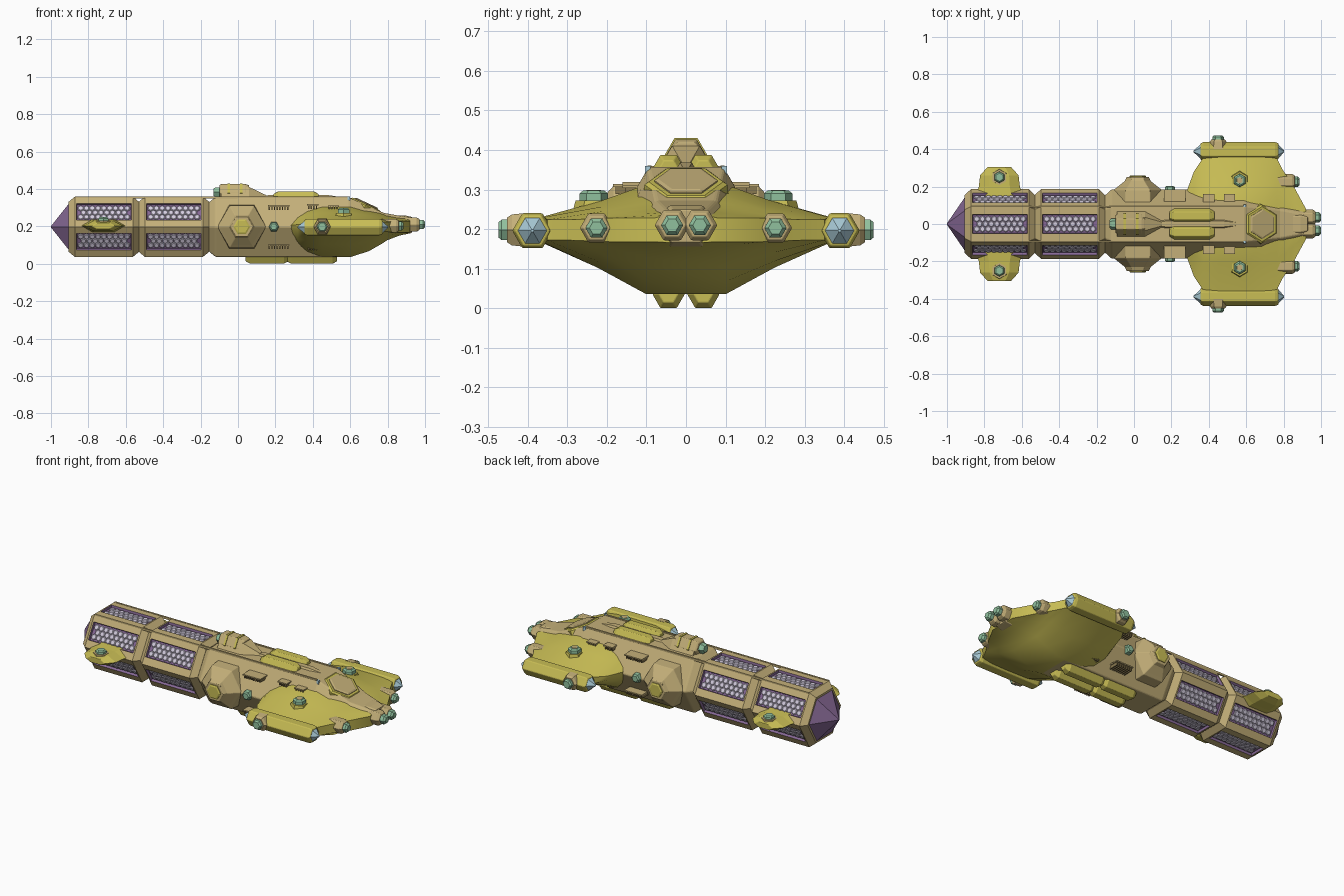
import bpy, bmesh, math
from mathutils import Vector

if "Cube" in bpy.data.objects:
    bpy.data.objects.remove(bpy.data.objects["Cube"])

COL = dict(tan=(.55, .43, .19, 1), yellow=(.58, .51, .09, 1), purple=(.24, .14, .30, 1),
           lilac=(.66, .61, .74, 1), green=(.28, .53, .34, 1), blue=(.40, .60, .68, 1),
           dark=(.25, .19, .08, 1))
MAT = {}
for k, c in COL.items():
    MAT[k] = bpy.data.materials.new(k)
    MAT[k].diffuse_color = c
ZC = 0.198
X, Y, Z = Vector((1, 0, 0)), Vector((0, 1, 0)), Vector((0, 0, 1))


def finish(name, bm, mats, bevel=0):
    bmesh.ops.recalc_face_normals(bm, faces=bm.faces[:])
    me = bpy.data.meshes.new(name)
    bm.to_mesh(me)
    bm.free()
    for m in mats:
        me.materials.append(MAT[m])
    ob = bpy.data.objects.new(name, me)
    bpy.context.collection.objects.link(ob)
    if bevel:
        b = ob.modifiers.new("bevel", 'BEVEL')
        b.width, b.segments, b.limit_method = bevel, 2, 'ANGLE'
        b.angle_limit = math.radians(35)
    return ob


def skin(bm, rings):
    vs = [[bm.verts.new(p) for p in r] for r in rings]
    n = len(vs[0])
    for a, b in zip(vs, vs[1:]):
        for i in range(n):
            bm.faces.new((a[i], a[(i + 1) % n], b[(i + 1) % n], b[i]))
    bm.faces.new(vs[0])
    bm.faces.new(vs[-1])


def ring(o, d, u, t, r, n=6, sq=1):
    v = d.cross(u)
    return [o + d * t + r * (math.cos(a) * u + math.sin(a) * sq * v)
            for a in (2 * math.pi * i / n for i in range(n))]


def turned(name, o, d, u, prof, mat, n=6, sq=1, bevel=0):
    bm = bmesh.new()
    skin(bm, [ring(Vector(o), d, u, t, r, n, sq) for t, r in prof])
    return finish(name, bm, [mat], bevel)


def box(name, lo, hi, mat, bevel=0):
    bm = bmesh.new()
    skin(bm, [[Vector((x, y, z)) for y, z in ((lo[1], lo[2]), (hi[1], lo[2]), (hi[1], hi[2]), (lo[1], hi[2]))]
              for x in (lo[0], hi[0])])
    return finish(name, bm, [mat], bevel)


# cargo drums: hexagonal with narrow recessed panels
AX = Vector((0, 0, ZC))
bm = bmesh.new()
skin(bm, [ring(AX, X, Y, x, r) for x, r in ((-.905, .155), (-.872, .186), (-.562, .186), (-.53, .155),
                                          (-.498, .186), (-.188, .186), (-.155, .155))])
bmesh.ops.recalc_face_normals(bm, faces=bm.faces[:])
panels = [f for f in bm.faces if len(f.verts) == 4 and f.calc_area() > .04]
bmesh.ops.inset_individual(bm, faces=panels, thickness=.012, depth=0)
for f in panels:
    c = f.calc_center_median()
    for v in f.verts:
        off = v.co - c
        v.co = c + Vector((off.x, off.y * .6, off.z * .6))
walls = bmesh.ops.inset_individual(bm, faces=panels, thickness=.003, depth=-.014)
for f in panels + walls['faces']:
    f.material_index = 1
finish("cargo_drums", bm, ["tan", "purple"])

# honeycomb cells inside the panels
bm = bmesh.new()
for k in range(6):
    a = math.radians(30 + 60 * k)
    nrm, tan = Vector((0, math.cos(a), math.sin(a))), Vector((0, -math.sin(a), math.cos(a)))
    for cx in (-.717, -.343):
        for row in range(3):
            for col in range(9 - row % 2):
                c = AX + X * (cx + (col - 4 + .5 * (row % 2)) * .031) + tan * (row - 1) * .0268 + nrm * .145
                skin(bm, [ring(c, nrm, tan, t, r) for t, r in ((0, .017), (.006, .017), (.009, .013))])
finish("honeycomb_cells", bm, ["lilac"])

# tail cone
turned("tail_cone", AX, X, Y, [(-1, .004), (-.905, .142), (-.88, .142)], "purple")

# main hull
def hexsec(x, zt, zb, w, wt):
    zm = (zt + zb) / 2
    return [Vector((x, y, z)) for y, z in ((w, zm), (wt, zt), (-wt, zt), (-w, zm), (-wt, zb), (wt, zb))]

bm = bmesh.new()
skin(bm, [hexsec(*s) for s in ((-.16, .325, .07, .15, .075), (-.12, .357, .037, .187, .093), (.59, .357, .037, .185, .095),
                              (.78, .272, .13, .15, .075), (.92, .247, .175, .08, .05))])
finish("main_hull", bm, ["tan"], .006)

# broad forward wing blended into the nose
bm = bmesh.new()
rings = []
for x, w, h, zt, zb in ((.28, .17, .008, .27, .10), (.32, .28, .012, .28, .08), (.37, .355, .02, .295, .06),
                        (.45, .36, .032, .315, .04), (.60, .36, .034, .315, .036), (.70, .36, .032, .285, .068),
                        (.765, .35, .026, .268, .105), (.795, .29, .026, .258, .125), (.86, .19, .03, .248, .15),
                        (.92, .08, .03, .245, .165)):
    z2 = ZC + h + (zt - ZC - h) * .5
    zlow = ZC - h + (zb - ZC + h) * .48
    half = [(w * .26, zt), (w * .58, z2), (w, ZC + h), (w, ZC - h), (w * .62, zlow), (w * .28, zb)]
    rings.append([Vector((x, y, z)) for y, z in half + [(-y, z) for y, z in reversed(half)]])
skin(bm, rings)
wing = finish("forward_wing", bm, ["yellow"])
bpy.context.view_layer.objects.active = wing
wing.select_set(True)
bpy.ops.object.shade_smooth_by_angle(angle=math.radians(35))

# bridge plate on the sloping nose
d = Vector((.42, 0, .9)).normalized()
turned("bridge_base", (.675, 0, .298), d, Y, [(-.05, .11), (.016, .105), (.024, .094)], "yellow")
turned("bridge_top", (.675, 0, .298), d, Y, [(0, .08), (.028, .08), (.032, .07)], "tan")

# nose housing and twin front thrusters
turned("nose_housing", (0, 0, .208), X, Y, [(.78, .085), (.89, .085), (.93, .07)], "tan", sq=.7, bevel=.004)

for s, side in ((1, "left"), (-1, "right")):
    S = Y * s
    y = .035 * s
    turned("nose_pod_" + side, (0, y, .21), X, Y, [(.86, .044), (.955, .044), (.97, .034)], "tan", bevel=.003)
    turned("nose_thruster_" + side, (0, y, .21), X, Y, [(.96, .028), (.99, .028), (1, .018)], "green")
    # outer front thrusters
    y = .226 * s
    turned("front_pod_" + side, (0, y, .203), X, Y, [(.68, .02), (.76, .042), (.845, .042), (.86, .034)], "tan", bevel=.003)
    turned("front_thruster_" + side, (0, y, .203), X, Y, [(.85, .028), (.875, .028), (.885, .018)], "green")
    # wing tip pods with pointed ends
    y = .388 * s
    turned("wing_pod_" + side, (0, y, ZC - .002), X, Y, [(.355, .044), (.372, .051), (.755, .051), (.772, .044)], "yellow", bevel=.004)
    turned("pod_rear_point_" + side, (0, y, ZC - .002), X, Y, [(.318, .004), (.362, .044)], "blue")
    turned("pod_front_point_" + side, (0, y, ZC - .002), X, Y, [(.765, .044), (.803, .004)], "blue")
    turned("pod_side_mount_" + side, (.45, 0, ZC), S, X, [(.40, .05), (.44, .045), (.452, .036)], "tan")
    turned("pod_side_thruster_" + side, (.45, 0, ZC), S, X, [(.44, .03), (.466, .03), (.474, .022)], "green")
    # wing top turrets
    turned("wing_turret_base_" + side, (.565, .233 * s, 0), Z, Y, [(.22, .06), (.272, .046)], "yellow")
    turned("wing_turret_" + side, (.565, .233 * s, 0), Z, Y, [(.26, .036), (.29, .036), (.298, .026)], "green")
    turned("wing_turret_cap_" + side, (.565, .233 * s, 0), Z, Y, [(.29, .02), (.299, .018)], "tan")
    # tail stub wings and turrets
    turned("tail_stub_" + side, (-.72, 0, .203), S, X, [(.13, .135), (.2, .112), (.26, .105), (.305, .065)], "yellow", sq=.3, bevel=.004)
    turned("tail_turret_base_" + side, (-.72, .25 * s, 0), Z, Y, [(.19, .05), (.232, .042)], "tan")
    turned("tail_turret_" + side, (-.72, .25 * s, 0), Z, Y, [(.22, .032), (.243, .03), (.25, .022)], "green")
    # hexagonal bulge on the flank
    turned("flank_bulge_" + side, (.02, 0, ZC), S, X, [(.11, .135), (.182, .13), (.196, .112), (.23, .07), (.252, .06)], "tan", bevel=.003)
    turned("flank_hatch_" + side, (.02, 0, ZC), S, X, [(.2, .045), (.256, .045), (.26, .036)], "yellow")
    a, b = sorted((.2 * s, .25 * s))
    box("flank_hatch_hood_" + side, (-.02, a, .225), (.06, b, .24), "tan")
    turned("flank_thruster_" + side, (.192, 0, ZC), S, X, [(.16, .03), (.197, .026), (.204, .018)], "green")
    # capsules on the back and belly
    for nm, x0, x1, z in (("back", .19, .43, .352), ("belly_rear", .04, .27, .036), ("belly_front", .26, .53, .036)):
        turned(f"{nm}_capsule_{side}", (0, .044 * s, z), X, Y,
               [(x0, .025), (x0 + .025, .041), (x1 - .025, .041), (x1, .025)], "yellow", bevel=.003)
    # long rail on the edge of the back, with bright tip
    box("back_rail_" + side, (-.87, .092 * s - .005, .349), (.585, .092 * s + .005, .361), "tan")
    box("rail_tip_" + side, (.585, .097 * s - .007, .335), (.6, .097 * s + .007, .36), "blue")
    # vents: lip with slats on the sloping hull faces, above and below
    for x0, x1, yy, zz in ((.16, .275, .15, .303), (.37, .43, .125, .308), (.48, .54, .125, .3)):
        for up in (1, -1):
            zc = ZC + (zz - ZC) * up
            a, b = sorted((.09 * s, (yy + .035) * s))
            box("vent_lip_" + side, (x0, a, zc + .004), (x1, b, zc + .011), "tan")
            for i in range(int((x1 - x0) / .014)):
                xs = x0 + .004 + i * .014
                a, b = sorted((.1 * s, (yy + .028) * s))
                box("vent_slat_" + side, (xs, a, zc - .014), (xs + .007, b, zc + .005), "dark")

# turret on the back with rear nozzle
turned("back_turret", (0, 0, .38), X, Y, [(-.1, .045), (-.09, .054), (.04, .054), (.06, .046)], "tan", bevel=.003)
for x in (-.05, .017):
    turned("back_turret_band", (0, 0, .38), X, Y, [(x - .006, .058), (x + .006, .058)], "yellow")
turned("back_turret_nozzle", (0, 0, .383), X, Y, [(-.13, .022), (-.12, .03), (-.09, .03)], "green")
turned("back_turret_fairing", (0, 0, .35), X, Y, [(-.09, .07), (.06, .07), (.15, .02)], "tan")
# raised spine behind the bridge
turned("spine", (0, 0, .342), X, Y, [(.10, .02), (.17, .03), (.48, .03), (.56, .015)], "tan")

for m in bpy.data.materials:
    if m.users and not m.is_grease_pencil:
        m.use_nodes = True
        m.node_tree.nodes["Principled BSDF"].inputs["Base Color"].default_value = m.diffuse_color
